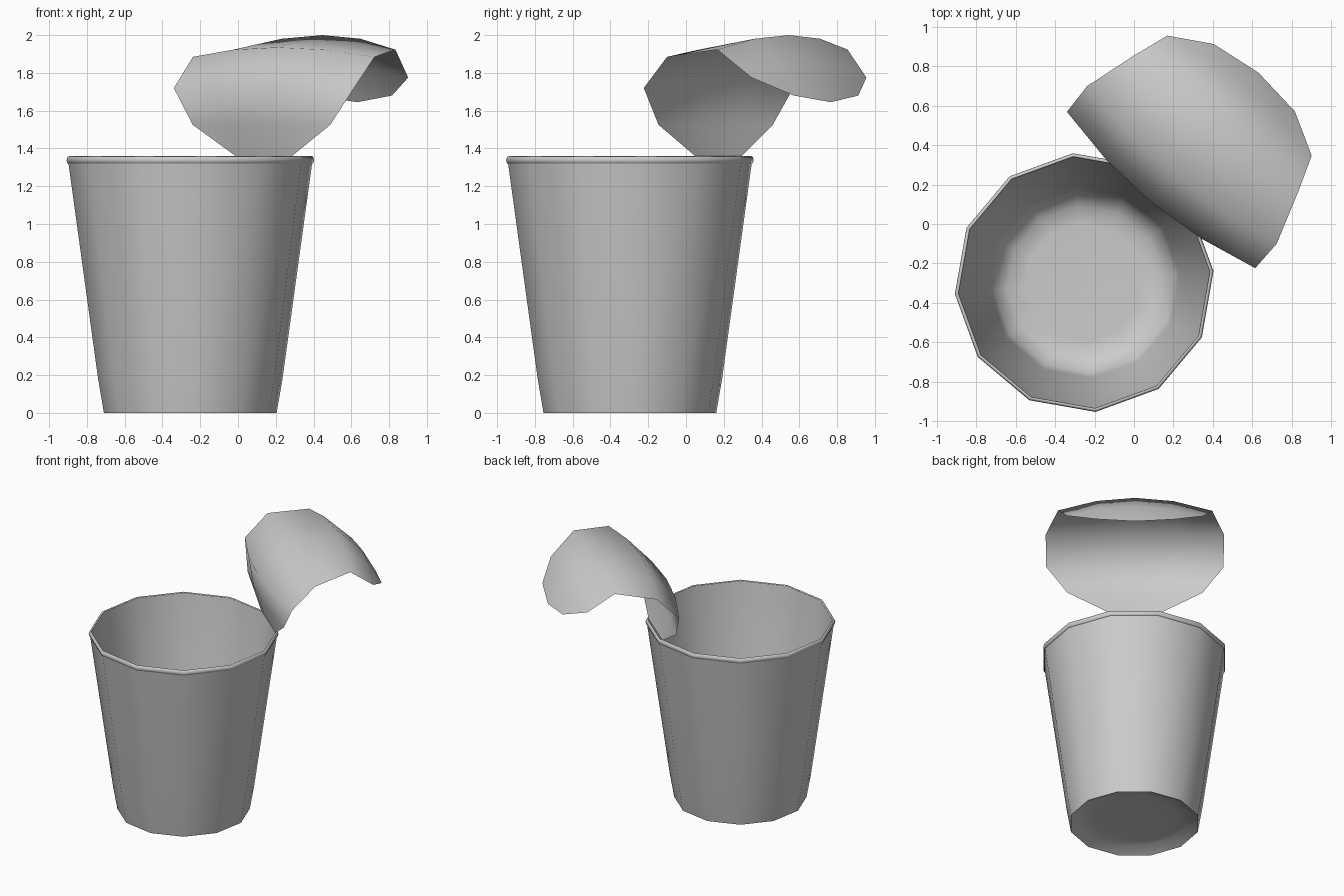
import bpy, bmesh, math
from mathutils import Matrix

if "Cube" in bpy.data.objects:
    bpy.data.objects.remove(bpy.data.objects["Cube"])

SIDES = 12
CENTRE = (-0.2525, -0.297, 0)


def make_object(name, bm, angle):
    mesh = bpy.data.meshes.new(name)
    bm.to_mesh(mesh)
    bm.free()
    obj = bpy.data.objects.new(name, mesh)
    bpy.context.collection.objects.link(obj)
    mesh.transform(Matrix.Translation(CENTRE))
    bpy.ops.object.select_all(action='DESELECT')
    bpy.context.view_layer.objects.active = obj
    obj.select_set(True)
    bpy.ops.object.shade_smooth_by_angle(angle=math.radians(angle))
    return obj


def bridge(bm, rows, closed):
    for a, b in zip(rows, rows[1:]):
        n = len(a)
        for i in range(n if closed else n - 1):
            j = (i + 1) % n
            bm.faces.new((a[i], a[j], b[j], b[i]))


def lathe(name, profile, angle, cap=False):
    bm = bmesh.new()
    rings = []
    for r, z in profile:
        ring = []
        for i in range(SIDES):
            a = math.radians(5) + math.tau * i / SIDES
            ring.append(bm.verts.new((r * math.cos(a), r * math.sin(a), z)))
        rings.append(ring)
    bridge(bm, rings, True)
    if cap:
        bm.faces.new(rings[-1])
    return make_object(name, bm, angle)


# Cup: tapered outer wall, inner wall with a rounded floor, hollow underside
lathe("outer_wall", [(0.459, 0), (0.49, 0.18), (0.648, 1.325)], 80)
lathe("inner_wall", [(0.640, 1.353), (0.485, 0.19), (0.46, 0.11),
                     (0.39, 0.055), (0.30, 0.05)], 180, True)
lathe("underside", [(0.30, 0.045), (0.38, 0.04), (0.459, 0)][::-1], 180, True)

# Rolled rim around the mouth
lathe("rim", [(0.644, 1.318), (0.653, 1.322), (0.658, 1.338), (0.653, 1.355),
              (0.645, 1.359), (0.640, 1.353)], 80)

# Peeled lid: rows of (edge u, edge z, half width, middle u, middle z)
lid_rows = [(0.61, 1.352, 0.18, 0.61, 1.352),
            (0.59, 1.525, 0.473, 0.56, 1.53),
            (0.61, 1.72, 0.62, 0.53, 1.73),
            (0.775, 1.885, 0.625, 0.715, 1.935),
            (1.05, 1.923, 0.54, 1.095, 2.0),
            (1.232, 1.775, 0.476, 1.285, 1.82),
            (1.35, 1.68, 0.267, 1.383, 1.645)]
bm = bmesh.new()
rows = []
for ue, ze, w, um, zm in lid_rows:
    row = []
    for k in (-1, -0.5, 0, 0.5, 1):
        t = 1 - k * k
        if w == 0.267:  # straight-sided tip
            t = 1 - abs(k)
        row.append(bm.verts.new((ue + (um - ue) * t, w * k, ze + (zm - ze) * t)))
    rows.append(row)
bridge(bm, rows, False)
bm.transform(Matrix.Rotation(math.radians(50.3), 4, 'Z'))
make_object("peeled_lid", bm, 80)
